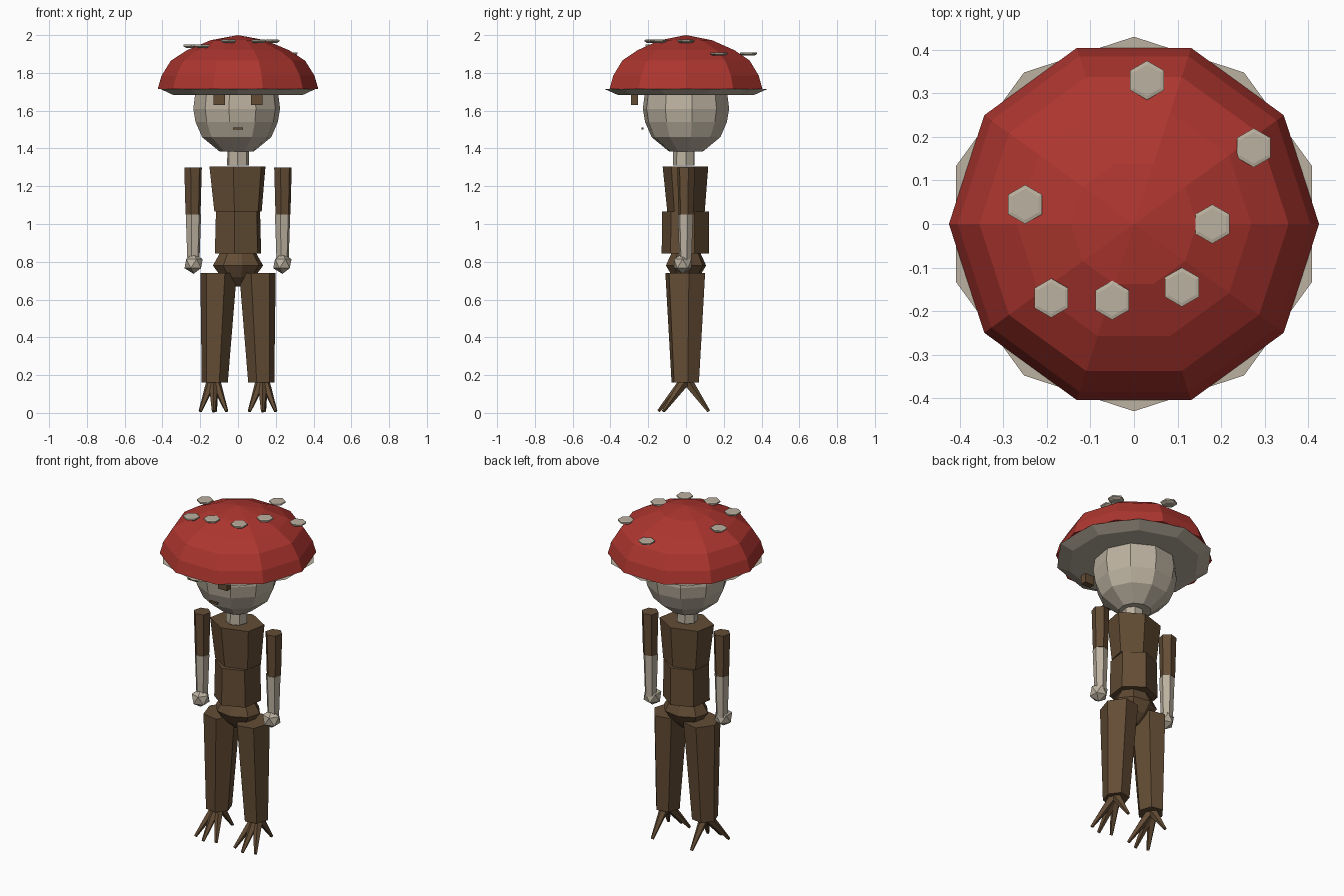
import bpy, bmesh
from math import sin, cos, radians, pi
from mathutils import Vector, Matrix

cube = bpy.data.objects.get("Cube")
if cube:
    bpy.data.objects.remove(cube, do_unlink=True)


def material(name, rgb):
    m = bpy.data.materials.new(name)
    m.use_nodes = True
    colour = (*rgb, 1)
    m.diffuse_color = colour
    m.node_tree.nodes["Principled BSDF"].inputs["Base Color"].default_value = colour
    return m


RED = material("cap_red", (0.42, 0.036, 0.028))
PALE = material("pale_flesh", (0.50, 0.44, 0.35))
BROWN = material("bark_brown", (0.125, 0.073, 0.035))


def finish(name, bm, mat):
    bmesh.ops.recalc_face_normals(bm, faces=bm.faces)
    mesh = bpy.data.meshes.new(name)
    bm.to_mesh(mesh)
    bm.free()
    mesh.materials.append(mat)
    obj = bpy.data.objects.new(name, mesh)
    bpy.context.collection.objects.link(obj)
    return obj


def loft(name, mat, sides, rings, turn=0):
    """Closed faceted solid; each ring is (x, y, z, x radius, y radius)."""
    bm = bmesh.new()
    loops = []
    for x, y, z, rx, ry in rings:
        angles = [radians(turn) + 2 * pi * i / sides for i in range(sides)]
        loops.append([bm.verts.new((x + rx * cos(a), y + ry * sin(a), z)) for a in angles])
    for a, b in zip(loops, loops[1:]):
        for i in range(sides):
            j = (i + 1) % sides
            bm.faces.new((a[i], a[j], b[j], b[i]))
    bm.faces.new(loops[0])
    bm.faces.new(loops[-1])
    bmesh.ops.remove_doubles(bm, verts=bm.verts, dist=0.0005)
    return finish(name, bm, mat)


def lathe(name, mat, sides, profile, x=0, y=0, turn=0, flat=1):
    return loft(name, mat, sides, [(x, y, z, r, r * flat) for r, z in profile], turn)


def box(name, mat, centre, size):
    bm = bmesh.new()
    bmesh.ops.create_cube(bm, size=1, matrix=Matrix.Translation(centre) @ Matrix.Diagonal((*size, 1)))
    return finish(name, bm, mat)


def spike(name, mat, start, end, r1, r2):
    start, end = Vector(start), Vector(end)
    axis = end - start
    spin = axis.to_track_quat('Z', 'Y').to_matrix().to_4x4()
    bm = bmesh.new()
    bmesh.ops.create_cone(bm, cap_ends=True, segments=5, radius1=r1, radius2=r2,
                          depth=axis.length,
                          matrix=Matrix.Translation((start + end) / 2) @ spin)
    return finish(name, bm, mat)


# Mushroom cap, its gills and spots
lathe("cap", RED, 10, [(0.425, 1.715), (0.405, 1.785), (0.355, 1.865),
                       (0.27, 1.92), (0.145, 1.973), (0, 2.0)])
lathe("cap_underside", PALE, 10, [(0.36, 1.683), (0.43, 1.714)], turn=18)
spots = [(0.03, 0.33, 1.905), (0.275, 0.175, 1.905), (-0.25, 0.045, 1.947),
         (0.18, 0, 1.972), (0.11, -0.145, 1.972), (-0.05, -0.175, 1.972),
         (-0.19, -0.17, 1.947)]
for i, (x, y, z) in enumerate(spots):
    lathe(f"cap_spot_{i + 1}", PALE, 6,
          [(0.03, z - 0.014), (0.045, z - 0.006), (0.045, z + 0.002), (0.036, z + 0.004)],
          x, y, turn=30)

# Head, face and neck
lathe("head", PALE, 10, [(0.09, 1.383), (0.185, 1.46), (0.22, 1.54),
                         (0.232, 1.61), (0.222, 1.69), (0.15, 1.75)], x=-0.007, turn=8)
lathe("neck", PALE, 7, [(0.06, 1.31), (0.058, 1.40)], y=-0.01, turn=10)
box("mouth", BROWN, (0, -0.23, 1.505), (0.055, 0.012, 0.012))

# Body
loft("chest", BROWN, 6, [(0, 0, 1.065, 0.135, 0.10), (-0.003, -0.003, 1.305, 0.16, 0.122)], turn=22)
loft("waist", BROWN, 6, [(0, -0.003, 0.845, 0.132, 0.127), (0, -0.003, 1.065, 0.126, 0.125)], turn=22)
lathe("pelvis", BROWN, 8, [(0.02, 0.67), (0.09, 0.72), (0.135, 0.78), (0.095, 0.85)],
      turn=10, flat=0.8)

# Paired parts
for side, s in (("left", 1), ("right", -1)):
    box(f"{side}_eye", BROWN, (s * 0.1, -0.272, 1.66), (0.062, 0.036, 0.06))
    lathe(f"{side}_upper_arm", BROWN, 6, [(0.041, 1.05), (0.048, 1.30)], s * 0.238, 0, turn=15)
    lathe(f"{side}_forearm", PALE, 6, [(0.033, 0.80), (0.042, 1.05)], s * 0.236, -0.003, turn=15)
    bm = bmesh.new()
    bmesh.ops.create_icosphere(bm, subdivisions=1, radius=0.054,
                               matrix=Matrix.Translation((s * 0.235, -0.018, 0.79)))
    finish(f"{side}_hand", bm, PALE)
    loft(f"{side}_leg", BROWN, 6, [(s * 0.123, -0.004, 0.16, 0.07, 0.077),
                                   (s * 0.103, -0.004, 0.74, 0.098, 0.112)], turn=s * 10)
    # Root-like toes: three forward, one back
    for i, (dx, y) in enumerate([(-0.07, -0.12), (0, -0.145), (0.07, -0.12), (0.01, 0.12)]):
        spike(f"{side}_toe_{i + 1}", BROWN, (s * 0.13 + dx * 0.15, y * 0.07, 0.165),
              (s * 0.13 + dx, y, 0.008), 0.028, 0.009)
